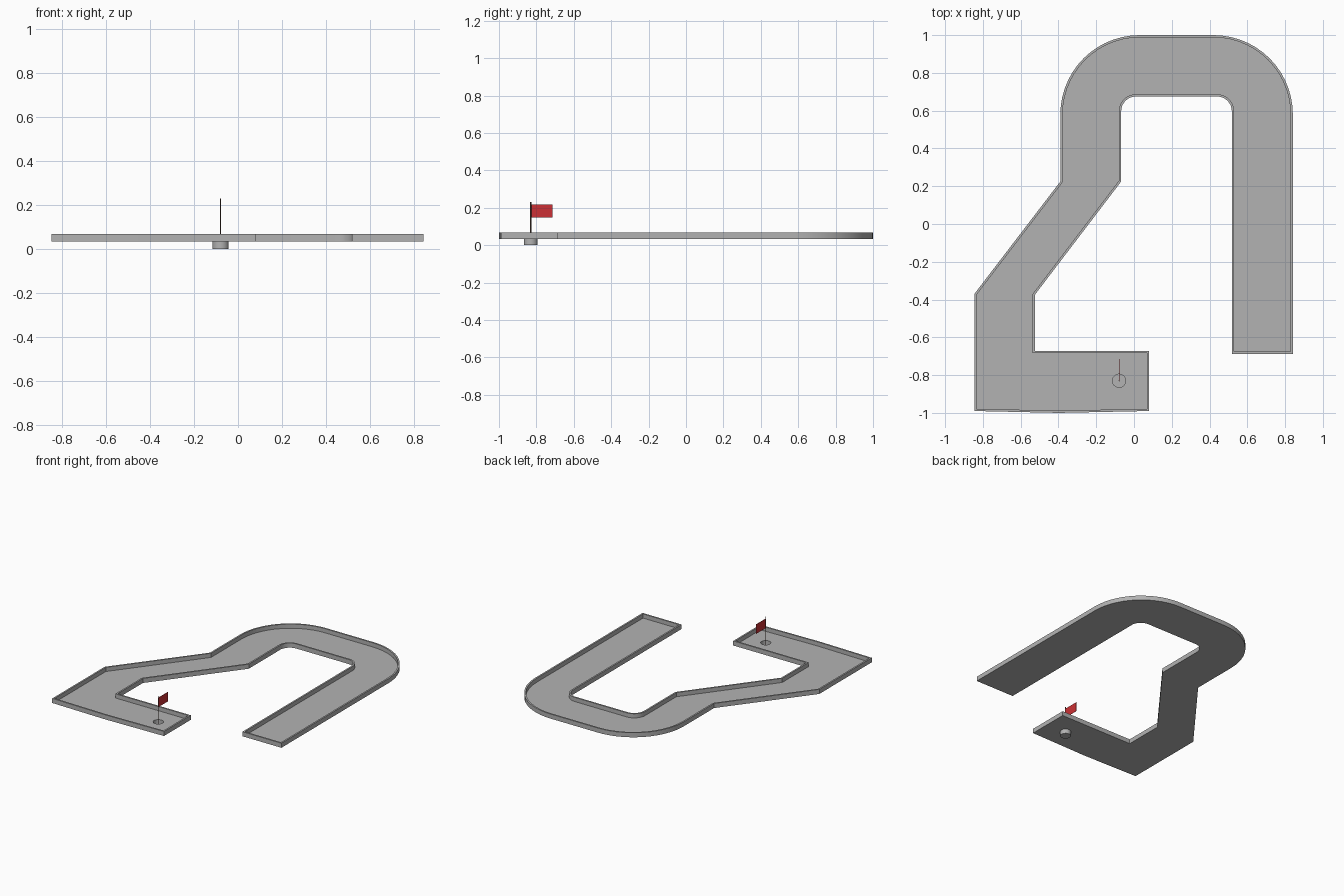
import bpy, bmesh, math

if "Cube" in bpy.data.objects:
    bpy.data.objects.remove(bpy.data.objects["Cube"])

def material(name, rgb):
    m = bpy.data.materials.new(name)
    m.diffuse_color = (*rgb, 1)
    m.use_nodes = True
    m.node_tree.nodes["Principled BSDF"].inputs["Base Color"].default_value = m.diffuse_color
    return m

GREY = material("grey", (0.45, 0.45, 0.45))
RED = material("red", (0.6, 0.03, 0.035))
BROWN = material("pole brown", (0.12, 0.07, 0.05))
BOTTOM, FLOOR, TOP = 0.034, 0.037, 0.068
HOLE = (-0.079, -0.83)

def finish(name, bm, mat):
    me = bpy.data.meshes.new(name)
    bmesh.ops.recalc_face_normals(bm, faces=bm.faces)
    bm.to_mesh(me)
    bm.free()
    ob = bpy.data.objects.new(name, me)
    bpy.context.collection.objects.link(ob)
    me.materials.append(mat)
    return ob

def arc(cx, cy, r, a0, a1, n):
    return [(cx + r * math.cos(math.radians(a0 + (a1 - a0) * i / n)),
             cy + r * math.sin(math.radians(a0 + (a1 - a0) * i / n))) for i in range(n + 1)]

def cylinder(name, r, z0, z1, n, mat):
    bm = bmesh.new()
    bmesh.ops.create_cone(bm, cap_ends=True, segments=n, radius1=r, radius2=r, depth=z1 - z0)
    bmesh.ops.translate(bm, verts=bm.verts, vec=(*HOLE, (z0 + z1) / 2))
    return finish(name, bm, mat)

# Course outline, counter-clockwise
outline = [(0.08, -0.99), (0.08, -0.672), (-0.525, -0.672), (-0.525, -0.375), (-0.068, 0.225)]
outline += arc(0.01, 0.597, 0.078, 180, 90, 8)
outline += arc(0.44, 0.597, 0.078, 90, 0, 8)
outline += [(0.518, -0.688), (0.841, -0.688)]
outline += arc(0.421, 0.58, 0.42, 0, 90, 14)
outline += arc(0.03, 0.58, 0.42, 90, 180, 14)
outline += [(-0.39, 0.225), (-0.845, -0.37), (-0.845, -0.99), (-0.4, -1.0)]

# Course tray: extruded outline with a sunken floor inside a thin rim
bm = bmesh.new()
base = bm.faces.new([bm.verts.new((x, y, BOTTOM)) for x, y in outline])
ext = bmesh.ops.extrude_face_region(bm, geom=[base], use_keep_orig=True)["geom"]
top = next(g for g in ext if isinstance(g, bmesh.types.BMFace))
for v in top.verts:
    v.co.z = TOP
bmesh.ops.recalc_face_normals(bm, faces=bm.faces)
bmesh.ops.inset_region(bm, faces=[top], thickness=0.012, use_even_offset=True)
sunk = bmesh.ops.extrude_face_region(bm, geom=[top])["geom"]
for v in (g for g in sunk if isinstance(g, bmesh.types.BMVert)):
    v.co.z = FLOOR
if top.is_valid:
    bm.faces.remove(top)
tray = finish("course_tray", bm, GREY)

# Hole through the floor
cutter = cylinder("hole_cutter", 0.035, 0.01, 0.06, 32, GREY)
cutter.hide_render = True
cutter.hide_viewport = True
cut = tray.modifiers.new("hole", "BOOLEAN")
cut.object = cutter
cut.operation = 'DIFFERENCE'
cut.solver = 'EXACT'

# Cup: lathed profile hanging below the hole
bm = bmesh.new()
profile = [(0.037, FLOOR), (0.037, 0), (0, 0), (0, 0.003), (0.035, 0.003), (0.035, FLOOR), (0.037, FLOOR)]
vs = [bm.verts.new((HOLE[0] + r, HOLE[1], z)) for r, z in profile]
es = [bm.edges.new(p) for p in zip(vs, vs[1:])]
bmesh.ops.spin(bm, geom=vs + es, cent=(*HOLE, 0), axis=(0, 0, 1), angle=math.tau, steps=32)
bmesh.ops.remove_doubles(bm, verts=bm.verts, dist=1e-5)
bmesh.ops.dissolve_degenerate(bm, edges=bm.edges, dist=1e-6)
cup = finish("cup", bm, GREY)

# Flag pole and flag
pole = cylinder("flag_pole", 0.003, 0.003, 0.23, 12, BROWN)
bm = bmesh.new()
bmesh.ops.create_cube(bm, size=1)
bmesh.ops.scale(bm, verts=bm.verts, vec=(0.002, 0.114, 0.07))
bmesh.ops.translate(bm, verts=bm.verts, vec=(HOLE[0], -0.771, 0.182))
flag = finish("flag", bm, RED)

# Smooth the round parts
for ob in (tray, cup, pole):
    bpy.ops.object.select_all(action='DESELECT')
    ob.select_set(True)
    bpy.context.view_layer.objects.active = ob
    bpy.ops.object.shade_smooth_by_angle(angle=math.radians(30))
